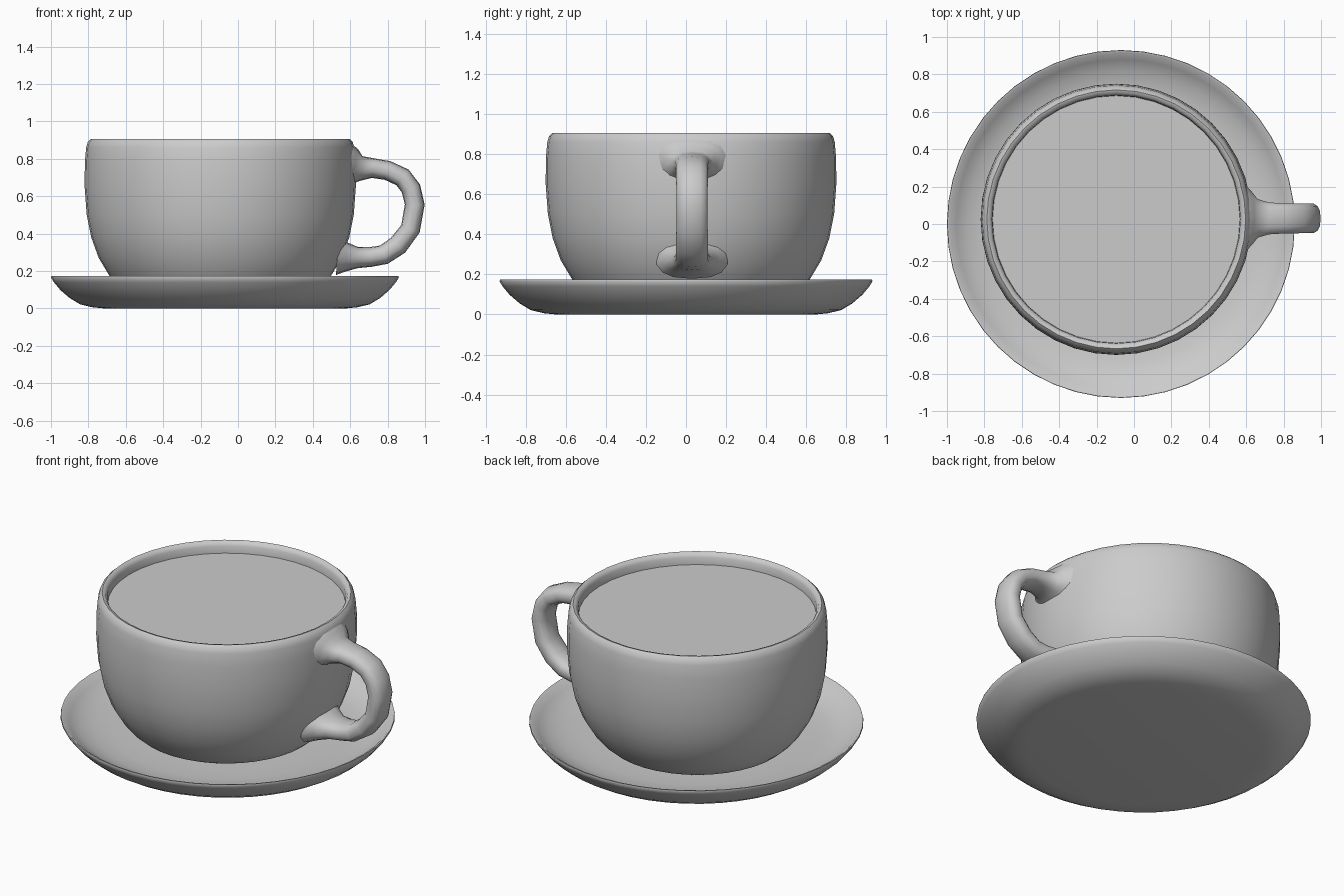
import bpy, bmesh
from math import cos, sin, pi, radians
from mathutils import Vector

if "Cube" in bpy.data.objects:
    bpy.data.objects.remove(bpy.data.objects["Cube"])


def finish(name, bm, angle=50):
    bmesh.ops.recalc_face_normals(bm, faces=bm.faces)
    mesh = bpy.data.meshes.new(name)
    bm.to_mesh(mesh)
    bm.free()
    ob = bpy.data.objects.new(name, mesh)
    bpy.context.collection.objects.link(ob)
    bpy.ops.object.select_all(action='DESELECT')
    ob.select_set(True)
    bpy.context.view_layer.objects.active = ob
    bpy.ops.object.shade_smooth_by_angle(angle=radians(angle))
    return ob


def bridge(bm, rings):
    for a, b in zip(rings, rings[1:]):
        n = len(a)
        for i in range(n):
            j = (i + 1) % n
            bm.faces.new((a[i], a[j], b[j], b[i]))


def lathe(name, profile, centre, segments):
    """Revolve (radius, z) points; the two open ends are capped flat."""
    bm = bmesh.new()
    rings = [[bm.verts.new((centre[0] + r * cos(2 * pi * i / segments),
                            centre[1] + r * sin(2 * pi * i / segments), z))
              for i in range(segments)] for r, z in profile]
    bridge(bm, rings)
    bm.faces.new(rings[0])
    bm.faces.new(rings[-1])
    return finish(name, bm)


def sweep(name, path, y, sides=14):
    """Loft ovals along (x, z, half thickness, half width) points."""
    bm = bmesh.new()
    pts = [Vector((p[0], y, p[1])) for p in path]
    side = Vector((0, 1, 0))
    rings = []
    for k, p in enumerate(path):
        t = (pts[min(k + 1, len(pts) - 1)] - pts[max(k - 1, 0)]).normalized()
        up = t.cross(side)
        rings.append([])
        for i in range(sides):
            c, s = cos(2 * pi * i / sides), sin(2 * pi * i / sides)
            # slightly squared oval
            c = abs(c) ** 0.8 * (1 if c > 0 else -1)
            s = abs(s) ** 0.8 * (1 if s > 0 else -1)
            rings[-1].append(bm.verts.new(pts[k] + up * c * p[2] + side * s * p[3]))
    bridge(bm, rings)
    bm.faces.new(rings[0])
    bm.faces.new(rings[-1])
    return finish(name, bm)


CUP = (-0.095, 0.025)

# saucer: flat base, curved flare, thin rim, shallow dished top
lathe("saucer", [(0.65, 0), (0.71, 0.006), (0.775, 0.022), (0.83, 0.055), (0.88, 0.098),
                 (0.915, 0.14), (0.93, 0.165), (0.928, 0.173), (0.917, 0.171),
                 (0.88, 0.138), (0.82, 0.105), (0.74, 0.083), (0.64, 0.073), (0.5, 0.07)],
      (-0.07, 0), 48)

# cup: outer wall, rounded rim, inner wall
lathe("cup", [(0.46, 0.068), (0.515, 0.095), (0.555, 0.13), (0.59, 0.17), (0.65, 0.27),
              (0.69, 0.38), (0.714, 0.5), (0.725, 0.65), (0.724, 0.78), (0.717, 0.86),
              (0.708, 0.89), (0.692, 0.905), (0.675, 0.9), (0.664, 0.88), (0.661, 0.835),
              (0.66, 0.65), (0.63, 0.42), (0.56, 0.24), (0.44, 0.14)],
      CUP, 40)

# drink surface
bm = bmesh.new()
bmesh.ops.create_circle(bm, cap_ends=True, segments=40, radius=0.663)
bmesh.ops.translate(bm, verts=bm.verts, vec=(CUP[0], CUP[1], 0.837))
finish("drink", bm)

# handle: C-shaped loop flaring into the cup wall
sweep("handle", [(0.585, 0.762, 0.125, 0.19), (0.625, 0.758, 0.095, 0.145),
                 (0.66, 0.748, 0.066, 0.105), (0.72, 0.75, 0.053, 0.087),
                 (0.80, 0.737, 0.052, 0.082), (0.88, 0.7, 0.053, 0.081),
                 (0.925, 0.64, 0.053, 0.08), (0.945, 0.555, 0.053, 0.08),
                 (0.922, 0.425, 0.053, 0.08), (0.855, 0.337, 0.055, 0.081),
                 (0.78, 0.287, 0.053, 0.082), (0.71, 0.275, 0.053, 0.086),
                 (0.64, 0.272, 0.057, 0.1), (0.58, 0.275, 0.078, 0.14),
                 (0.53, 0.278, 0.1, 0.18)], 0.03)
